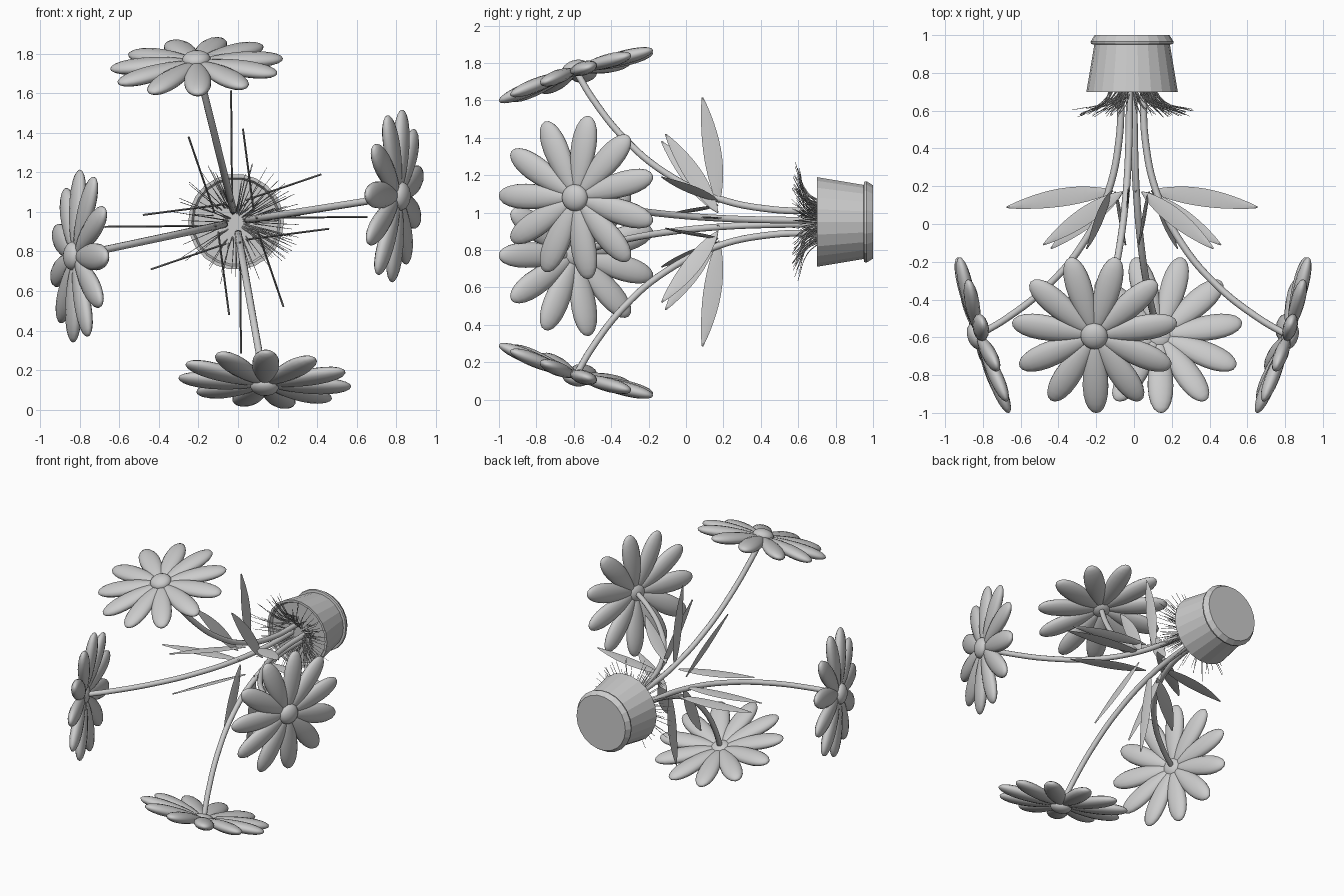
import bpy, bmesh, math, random
from mathutils import Vector, Matrix

if "Cube" in bpy.data.objects:
    bpy.data.objects.remove(bpy.data.objects["Cube"])

random.seed(4)
AX, AZ = -0.01, 0.95          # the pot axis runs along y through this x, z
TAU = math.tau


def add_mesh(name, bm, smooth=None):
    me = bpy.data.meshes.new(name)
    bmesh.ops.recalc_face_normals(bm, faces=bm.faces)
    bm.to_mesh(me)
    bm.free()
    ob = bpy.data.objects.new(name, me)
    bpy.context.collection.objects.link(ob)
    if smooth:
        bpy.ops.object.select_all(action='DESELECT')
        ob.select_set(True)
        bpy.context.view_layer.objects.active = ob
        bpy.ops.object.shade_smooth_by_angle(angle=math.radians(smooth))
    return ob


def place(radial, tangent, y, angle):
    """Point given by radial / tangential offset around the pot axis."""
    c, s = math.cos(angle), math.sin(angle)
    return Vector((AX + radial * c - tangent * s, y, AZ + radial * s + tangent * c))


def tubes(name, paths, radius, res, steps):
    """One curve object holding smooth tubes; each path is a list of points."""
    cu = bpy.data.curves.new(name, 'CURVE')
    cu.dimensions = '3D'
    cu.bevel_depth = radius
    cu.bevel_resolution = res
    cu.resolution_u = steps
    cu.use_fill_caps = True
    for pts, taper in paths:
        sp = cu.splines.new('BEZIER')
        sp.bezier_points.add(len(pts) - 1)
        for i, (bp, p) in enumerate(zip(sp.bezier_points, pts)):
            bp.co = p
            bp.handle_left_type = bp.handle_right_type = 'AUTO'
            bp.radius = 1 - (1 - taper) * i / (len(pts) - 1)
    ob = bpy.data.objects.new(name, cu)
    bpy.context.collection.objects.link(ob)


# Pot: lathe of (radius, y) with soil, wall and foot rim
profile = [(0, .72), (.215, .72), (.225, .70), (.242, .70), (.2, .95),
           (.217, .953), (.22, .965), (.198, 1.0), (0, 1.0)]
bm = bmesh.new()
prev = None
for r, y in profile:
    vs = [bm.verts.new(place(r, 0, y, TAU * i / 22)) for i in range(22 if r else 1)]
    if prev:
        n = max(len(vs), len(prev))
        for i in range(n):
            a, b = prev[i % len(prev)], prev[(i + 1) % len(prev)]
            c, d = vs[(i + 1) % len(vs)], vs[i % len(vs)]
            bm.faces.new(list(dict.fromkeys((a, b, c, d))))
    prev = vs
add_mesh("pot", bm)

# Grass: thin strands flaring out of the pot mouth
grass = []
for i in range(105):
    a = random.uniform(0, TAU)
    r0, r1, y1 = random.uniform(.03, .12), random.uniform(.19, .33), random.uniform(.565, .61)
    t = random.uniform(-.03, .03)
    grass.append(([place(r0, 0, .725, a), place(r0 + (r1 - r0) * .3, t * .4, .65, a),
                   place(r1, t, y1, a)], .4))
tubes("grass", grass, .0033, 0, 4)


def add_petal(bm, spin):
    """Stretched sphere with poles at base and tip, drooping to the tip."""
    new = bmesh.ops.create_uvsphere(bm, u_segments=14, v_segments=12, radius=1)["verts"]
    for v in new:
        x, y, z = v.co
        t = (z + 1) / 2
        w = .88 + .2 * z
        v.co = (.03 + .412 * t, x * w * .077, y * w * .042 - .03 * t)
    bmesh.ops.rotate(bm, verts=new, cent=(0, 0, 0), matrix=Matrix.Rotation(spin, 3, 'Z'))


def flower(name, centre, normal):
    n = Vector((normal[0] * .95, -.31, normal[1] * .95)).normalized()
    front = Vector((0, -1, 0))
    u = (front - n * front.dot(n)).normalized()     # one petal faces the front
    v = n.cross(u)
    m = Matrix.Translation(centre) @ Matrix((u, v, n)).transposed().to_4x4()
    bm = bmesh.new()
    for i in range(11):
        add_petal(bm, TAU * i / 11)
    bm.transform(m)
    add_mesh(name + "_petals", bm, 60)
    # Domed flower centre
    bm = bmesh.new()
    bmesh.ops.create_uvsphere(bm, u_segments=20, v_segments=12, radius=.072,
                              matrix=m @ Matrix.Translation((0, 0, .012)) @ Matrix.Diagonal((1, 1, .6, 1)))
    add_mesh(name + "_centre", bm, 60)


def leaf(name, angle, base, tip, bend, width):
    """Thin lens blade from base to tip (radial, tangent, y), edge-on to the front."""
    bm = bmesh.new()
    b, e = Vector(base), Vector(tip)
    along = (e - b).normalized()
    across = (Vector((0, 0, 1)) - along * along.z).normalized()
    flat = along.cross(across) * .005
    prev = None
    for i in range(13):
        t = i / 12
        c = b.lerp(e, t) + Vector((0, 0, bend * math.sin(math.pi * t)))
        w = across * (.004 + width / 2 * math.sin(math.pi * t ** .9) ** .85 if 0 < t < 1 else .004)
        ring = [bm.verts.new(place(*p, angle)) for p in (c + w, c + flat, c - w, c - flat)]
        if prev:
            for k in range(4):
                bm.faces.new((prev[k], prev[(k + 1) % 4], ring[(k + 1) % 4], ring[k]))
        if i in (0, 12):
            bm.faces.new(ring)
        prev = ring
    add_mesh(name, bm, 40)


# Four flowers, each with a stem and three leaves
flowers = {
    "right": (Vector((.815, -.59, 1.08)), (1, -.06)),
    "top": (Vector((-.21, -.59, 1.76)), (-.06, 1)),
    "left": (Vector((-.827, -.59, .777)), (-1, .04)),
    "bottom": (Vector((.135, -.59, .128)), (-.05, -1)),
}
stem_path = [(.06, .73), (.07, .45), (.13, .17), (.27, -.11), (.46, -.33), (.68, -.5)]
for i, (side, (centre, normal)) in enumerate(flowers.items()):
    flower(side + "_flower", centre, normal)
    a = math.atan2(centre.z - AZ, centre.x - AX)
    pts = [place(r, 0, y, a) for r, y in stem_path] + [centre]
    tubes(side + "_stem", [(pts, .95)], .019, 3, 6)
    q = i * TAU / 4
    leaf(side + "_long_leaf", q, (.1, .02, .175), (.665, .025, .088), .008, .088)
    leaf(side + "_lower_leaf", q, (.05, -.09, .17), (.47, -.035, -.11), .006, .085)
    leaf(side + "_upper_leaf", q, (.05, .11, .17), (.43, .24, -.13), .006, .085)
